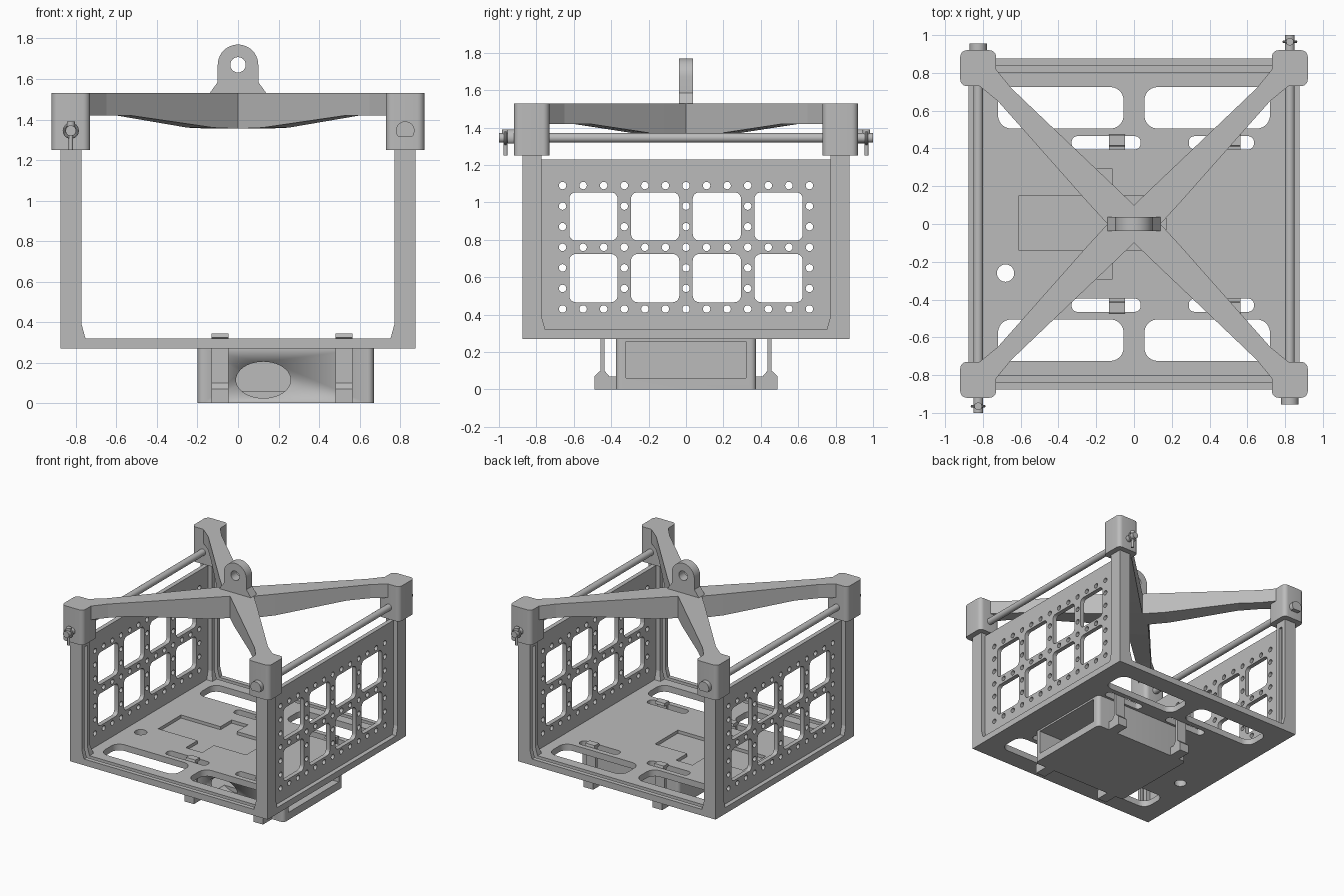
import bpy, bmesh, math
from mathutils import Matrix

cube = bpy.data.objects.get("Cube")
if cube:
    bpy.data.objects.remove(cube, do_unlink=True)

grey = bpy.data.materials.new("plain_grey")
grey.use_nodes = True
grey.diffuse_color = (0.5, 0.5, 0.5, 1)
grey.node_tree.nodes["Principled BSDF"].inputs["Base Color"].default_value = (0.5, 0.5, 0.5, 1)
SIDES = (-1, 1)
CORNERS = [(sx, sy) for sx in SIDES for sy in SIDES]
ALONG_Y = Matrix.Rotation(math.pi / 2, 4, 'X')
# drawing axes (u, v, w) mapped to world (y, z, x)
FACING_X = Matrix(((0, 0, 1, 0), (1, 0, 0, 0), (0, 1, 0, 0), (0, 0, 0, 1)))


def add(name, mesh):
    mesh.materials.clear()
    mesh.materials.append(grey)
    ob = bpy.data.objects.new(name, mesh)
    bpy.context.collection.objects.link(ob)
    return ob


def smooth(ob):
    bpy.ops.object.select_all(action='DESELECT')
    ob.select_set(True)
    bpy.context.view_layer.objects.active = ob
    bpy.ops.object.shade_smooth_by_angle(angle=math.radians(35))
    return ob


def loft(name, sections):
    """Skin a list of closed loops with equal point counts and cap both ends."""
    bm = bmesh.new()
    rings = [[bm.verts.new(p) for p in s] for s in sections]
    n = len(rings[0])
    for a, b in zip(rings, rings[1:]):
        for i in range(n):
            j = (i + 1) % n
            bm.faces.new((a[i], a[j], b[j], b[i]))
    bm.faces.new(rings[0])
    bm.faces.new(rings[-1])
    bmesh.ops.recalc_face_normals(bm, faces=bm.faces)
    me = bpy.data.meshes.new(name)
    bm.to_mesh(me)
    bm.free()
    return add(name, me)


def rect(x0, x1, y0, y1, r=0.0, seg=6):
    """Rectangle outline with optionally rounded corners."""
    if not r:
        return [(x0, y0), (x1, y0), (x1, y1), (x0, y1)]
    pts = []
    centres = ((x1 - r, y1 - r), (x0 + r, y1 - r), (x0 + r, y0 + r), (x1 - r, y0 + r))
    for q, (cx, cy) in enumerate(centres):
        for k in range(seg + 1):
            a = (q + k / seg) * math.pi / 2
            pts.append((cx + r * math.cos(a), cy + r * math.sin(a)))
    return pts


def oval(cx, cy, rx, ry=None, n=24):
    ry = ry or rx
    return [(cx + rx * math.cos(2 * math.pi * k / n), cy + ry * math.sin(2 * math.pi * k / n))
            for k in range(n)]


def prism(name, loop, w0, w1, matrix=Matrix()):
    ob = loft(name, [[(u, v, w) for u, v in loop] for w in (w0, w1)])
    ob.data.transform(matrix)
    return smooth(ob)


def box(name, x0, x1, y0, y1, z0, z1):
    return loft(name, [[(x, y, z) for x, y in rect(x0, x1, y0, y1)] for z in (z0, z1)])


def plate(name, loops, w0, w1, matrix=Matrix()):
    """Flat plate: first loop is the outline, the others become holes."""
    cu = bpy.data.curves.new(name, 'CURVE')
    cu.dimensions = '2D'
    cu.fill_mode = 'BOTH'
    cu.extrude = (w1 - w0) / 2
    for loop in loops:
        sp = cu.splines.new('POLY')
        sp.points.add(len(loop) - 1)
        sp.use_cyclic_u = True
        for p, (u, v) in zip(sp.points, loop):
            p.co = (u, v, 0, 1)
    tmp = bpy.data.objects.new(name + "_outline", cu)
    bpy.context.collection.objects.link(tmp)
    dg = bpy.context.evaluated_depsgraph_get()
    me = bpy.data.meshes.new_from_object(tmp.evaluated_get(dg))
    bpy.data.objects.remove(tmp, do_unlink=True)
    bm = bmesh.new()
    bm.from_mesh(me)
    bmesh.ops.remove_doubles(bm, verts=bm.verts, dist=1e-5)
    bm.transform(matrix @ Matrix.Translation((0, 0, (w0 + w1) / 2)))
    bmesh.ops.recalc_face_normals(bm, faces=bm.faces)
    bm.to_mesh(me)
    bm.free()
    return smooth(add(name, me))


def cut(ob, cutter):
    m = ob.modifiers.new("cut", 'BOOLEAN')
    m.operation = 'DIFFERENCE'
    m.solver = 'EXACT'
    m.object = cutter
    cutter.hide_render = True
    cutter.hide_set(True)


# Floor with rounded windows, clip slots and a cable hole
loops = [rect(-.875, .875, -.875, .875), oval(-.68, -.26, .046)]
for s in SIDES:
    y0, y1 = sorted((s * .505, s * .725))
    loops += [rect(-.72, -.055, y0, y1, .07), rect(.055, .72, y0, y1, .07)]
    y0, y1 = sorted((s * .395, s * .465))
    loops += [rect(-.33, .035, y0, y1, .03), rect(.29, .635, y0, y1, .03)]
floor = plate("floor", loops, .27, .32)

# Shallow pocket in the floor
cut(floor, box("pocket_cutter_long", -.61, .17, -.14, .15, .295, .4))
cut(floor, box("pocket_cutter_cross", -.26, -.115, -.29, .29, .295, .4))

# Panel grooves along the open front and back
grooves = [box("groove_cutter", -.795, .795, min(s * .805, s * .84), max(s * .805, s * .84), .3, 1.2)
           for s in SIDES]
for g in grooves:
    cut(floor, g)

# Corner posts with flared feet, and the rounded sockets above them
for sx, sy in CORNERS:
    post = loft("corner_post", [[(sx * x, sy * y, z) for x, y in rect(i, .875, i, .875)]
                                for i, z in ((.75, .31), (.772, .39), (.772, 1.3))])
    cut(post, grooves[SIDES.index(sy)])
    xs, ys = sorted((sx * .73, sx * .92)), sorted((sy * .73, sy * .92))
    prism("corner_socket", rect(*xs, *ys, .035), 1.25, 1.53)

# Side panels: square windows surrounded by a grid of small holes
step = .11
loops = [rect(-.775, .775, .3, 1.23)]
for y in (-4.5, -1.5, 1.5, 4.5):
    for z in (-1.5, 1.5):
        cy, cz = y * step, .76 + z * step
        loops.append(rect(cy - .129, cy + .129, cz - .129, cz + .129, .035))
for i in range(-6, 7):
    for j in range(-3, 4):
        if i % 3 == 0 or j % 3 == 0:
            loops.append(oval(i * step, .76 + j * step, .02, n=16))
for s in SIDES:
    plate("side_panel", loops, *sorted((s * .805, s * .84)), FACING_X)

# Crossed lifting arms: left edge, right edge, underside height
stations = [((-.07, .05), (.07, -.05), 1.355), ((0, .1), (.14, 0), 1.355),
            ((.12, .215), (.25, .12), 1.36), ((.53, .605), (.6, .515), 1.42),
            ((.65, .72), (.72, .65), 1.42), ((.74, .83), (.83, .74), 1.42)]
for sx, sy in CORNERS:
    loft("lifting_arm", [[(sx * a[0], sy * a[1], 1.53), (sx * b[0], sy * b[1], 1.53),
                          (sx * b[0], sy * b[1], z), (sx * a[0], sy * a[1], z)]
                         for a, b, z in stations])

# Lifting eye
arc = [(.1 * math.cos(math.pi * k / 20), 1.67 + .1 * math.sin(math.pi * k / 20)) for k in range(21)]
outline = [(.1, 1.585), *arc, (-.1, 1.585), (-.14, 1.53), (-.14, 1.5), (.14, 1.5), (.14, 1.53)]
plate("lifting_eye", [outline, oval(0, 1.67, .038)], -.037, .037, ALONG_Y)

# Cross rods with a flat-bottomed head at one end and a locking pin at the other
for s in SIDES:
    x, z = s * .825, 1.345
    prism("cross_rod", oval(x, z, .026), -s * -.94, -s * 1.0, ALONG_Y)
    head = [(u, max(v, z - .03)) for u, v in oval(x, z, .046, n=32)]
    prism("rod_head", head, *sorted((s * .9, s * .955)), ALONG_Y)
    prism("locking_pin", oval(x, s * .965, .011, n=12), 1.25, 1.385)
    prism("pin_head", oval(x, s * .965, .02, n=16), 1.365, 1.39)
    bpy.ops.mesh.primitive_torus_add(major_radius=.033, minor_radius=.007, major_segments=24,
                                     minor_segments=8, location=(x, s * .965, z),
                                     rotation=(math.pi / 2, 0, 0))
    ring = bpy.context.object
    ring.name = "pin_ring"
    ring.data.materials.append(grey)
    smooth(ring)

# Tray under the floor: open at one end, oval opening in the front wall
tray = prism("under_tray", rect(-.2, .67, -.375, .375, .03), 0, .27)
cut(tray, box("tray_cutter", -.15, .8, -.32, .32, .06, .255))
cut(tray, prism("oval_cutter", oval(.125, .115, .135, .09, 40), .2, .5, ALONG_Y))

# Clips holding the tray: foot, strap and hook over the floor
for s in SIDES:
    profile = [(.36, 0), (.49, 0), (.49, .07), (.458, .1), (.458, .32), (.475, .325), (.47, .345),
               (.415, .345), (.41, .325), (.436, .32), (.436, .1), (.41, .07), (.36, .07)]
    for x in (-.09, .522):
        plate("tray_clip", [[(s * u, v) for u, v in profile]], x - .042, x + .042, FACING_X)
